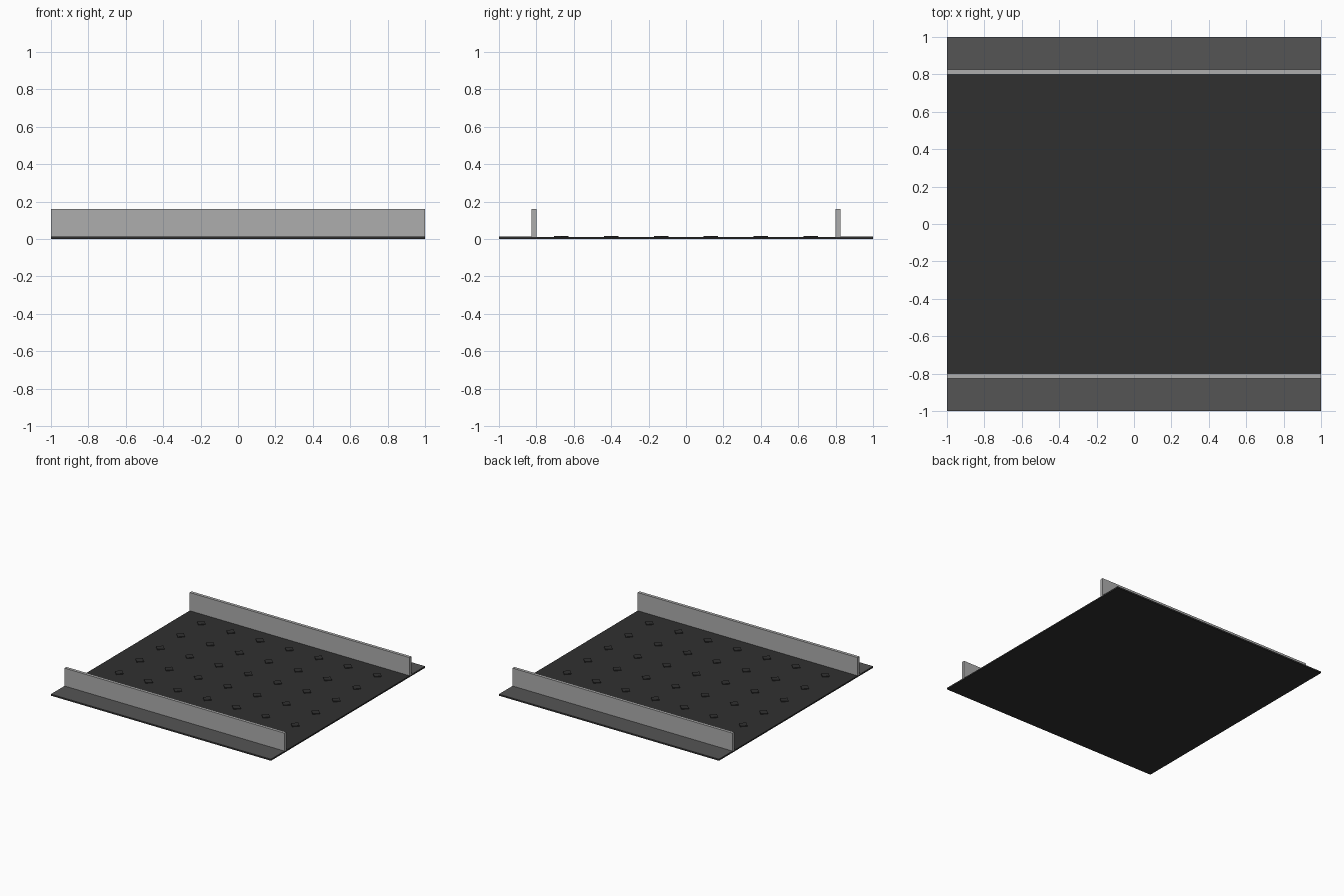
import bpy, bmesh, math
from mathutils import Matrix

if "Cube" in bpy.data.objects:
    bpy.data.objects.remove(bpy.data.objects["Cube"])


def material(name, v):
    m = bpy.data.materials.new(name)
    m.diffuse_color = (v, v, v, 1)
    m.use_nodes = True
    m.node_tree.nodes["Principled BSDF"].inputs["Base Color"].default_value = m.diffuse_color
    return m


def finish(name, bm, mat):
    me = bpy.data.meshes.new(name)
    bm.to_mesh(me)
    bm.free()
    me.materials.append(mat)
    ob = bpy.data.objects.new(name, me)
    bpy.context.collection.objects.link(ob)
    return ob


def box(name, lo, hi, mat):
    bm = bmesh.new()
    centre = [(a + b) / 2 for a, b in zip(lo, hi)]
    size = [b - a for a, b in zip(lo, hi)]
    bmesh.ops.create_cube(bm, size=1, matrix=Matrix.Translation(centre) @ Matrix.Diagonal((*size, 1)))
    return finish(name, bm, mat)


dark = material("dark_rubber", 0.03)
grey = material("shoulder_grey", 0.09)
light = material("rail_grey", 0.42)

# Base plate
box("base_plate", (-1, -1, 0), (1, 1, 0.011), dark)

# Edge strips and upright rails on both sides
for side, s in (("front", -1), ("back", 1)):
    y0, y1 = sorted((s * 0.825, s * 1.0))
    box(side + "_edge_strip", (-1, y0, 0.011), (1, y1, 0.013), grey)
    y0, y1 = sorted((s * 0.80, s * 0.825))
    box(side + "_rail", (-1, y0, 0.011), (1, y1, 0.16), light)

# Diamond grip studs in a 7 x 6 grid
bm = bmesh.new()
step = 0.8 / 3
for i in range(7):
    for j in range(6):
        pos = ((i - 3) * step, (j - 2.5) * step, 0.0135)
        bmesh.ops.create_cube(bm, size=1, matrix=Matrix.Translation(pos)
                              @ Matrix.Rotation(math.pi / 4, 4, 'Z')
                              @ Matrix.Diagonal((0.055, 0.055, 0.007, 1)))
finish("grip_studs", bm, dark)
